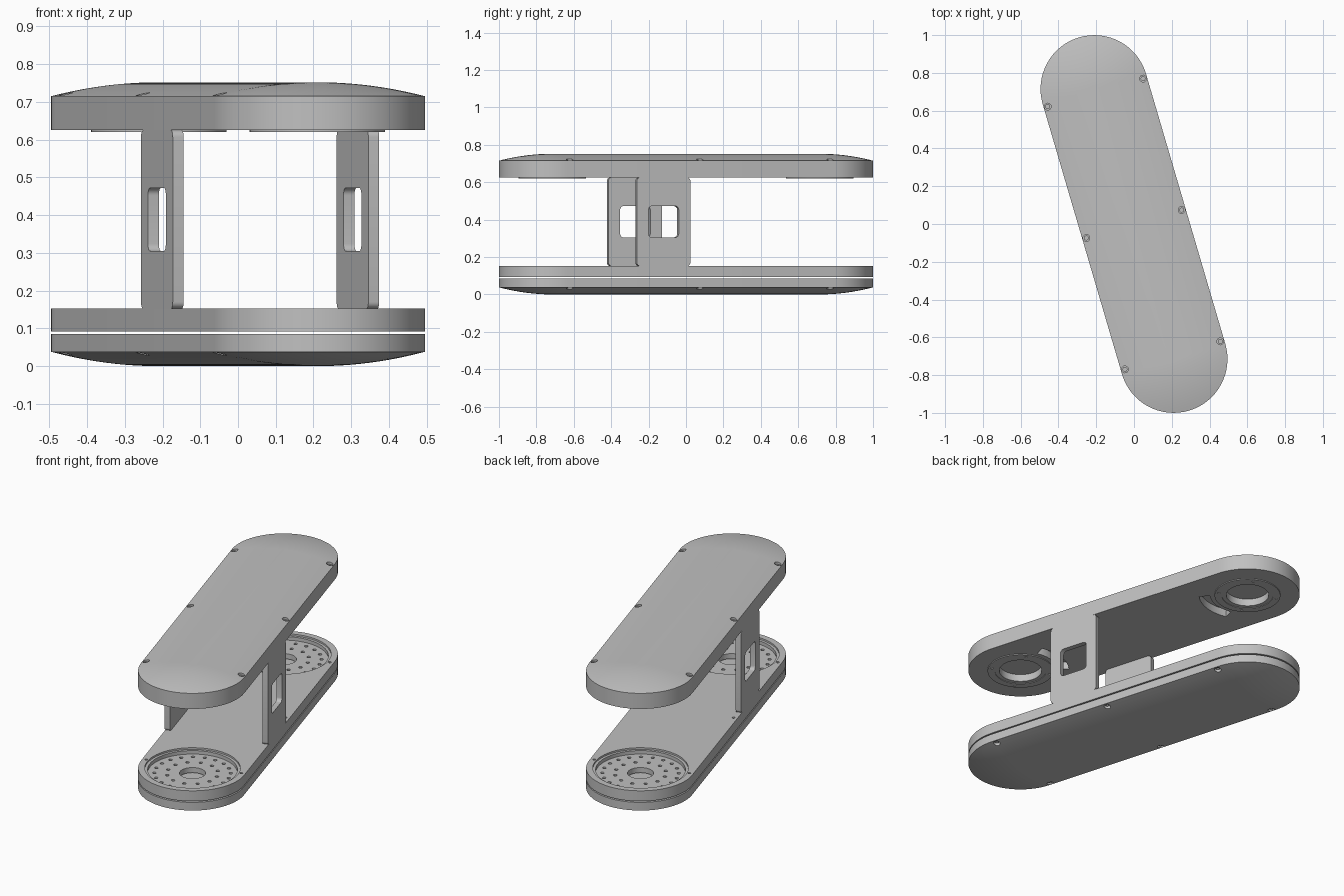
import bpy, bmesh
from math import pi, sin, cos, atan2
from mathutils import Matrix

cube = bpy.data.objects.get("Cube")
if cube:
    bpy.data.objects.remove(cube)

# Main sizes; parts are laid out lengthwise along y, then turned
R, HALF = 0.285, 0.745
TURN = Matrix.Rotation(atan2(0.21, 0.715), 4, 'Z')
ENDS = (-HALF, HALF)
SCREWS = [(x, y) for x in (-0.263, 0.263) for y in (-0.725, 0, 0.725)]

grey = bpy.data.materials.new("light_grey")
grey.use_nodes = True
grey.diffuse_color = (0.53, 0.53, 0.53, 1)
grey.node_tree.nodes["Principled BSDF"].inputs["Base Color"].default_value = grey.diffuse_color
parts = []


def finish(name, bm):
    bmesh.ops.recalc_face_normals(bm, faces=bm.faces)
    mesh = bpy.data.meshes.new(name)
    bm.to_mesh(mesh)
    bm.free()
    mesh.materials.append(grey)
    ob = bpy.data.objects.new(name, mesh)
    bpy.context.collection.objects.link(ob)
    parts.append(ob)
    return ob


def skin(bm, loops):
    """Join matching closed loops of points and cap both ends."""
    rows = [[bm.verts.new(p) for p in loop] for loop in loops]
    n = len(rows[0])
    for a, b in zip(rows, rows[1:]):
        for i in range(n):
            j = (i + 1) % n
            bm.faces.new((a[i], a[j], b[j], b[i]))
    bm.faces.new(rows[0][::-1])
    bm.faces.new(rows[-1])


def stadium(r, z, half=HALF, n=32):
    pts = [(r * cos(pi * i / n), half + r * sin(pi * i / n), z) for i in range(n + 1)]
    return pts + [(-x, -y, z) for x, y, z in pts]


def turned(bm, x, y, rings, n=48):
    """Round stepped solid from (radius, height) pairs."""
    skin(bm, [[(x + r * cos(2 * pi * i / n), y + r * sin(2 * pi * i / n), z)
               for i in range(n)] for r, z in rings])


def rounded(w, h, r, x, y, z):
    """Rounded rectangle standing in the yz plane."""
    pts = []
    for k, (sy, sz) in enumerate(((1, 1), (-1, 1), (-1, -1), (1, -1))):
        for i in range(7):
            a = pi / 2 * (k + i / 6)
            pts.append((x, y + sy * (w / 2 - r) + r * cos(a), z + sz * (h / 2 - r) + r * sin(a)))
    return pts


def cut(body, bm):
    cutter = finish("cutter", bm)
    cutter.hide_render = True
    mod = body.modifiers.new("cut", 'BOOLEAN')
    mod.operation, mod.solver, mod.object = 'DIFFERENCE', 'EXACT', cutter
    bpy.context.view_layer.objects.active = body
    bpy.ops.object.modifier_apply(modifier=mod.name)
    parts.remove(cutter)
    bpy.data.objects.remove(cutter)


def domed_shell(name, base, rim, crown):
    """Slab with one face bulging from rim height to crown height."""
    loops = [stadium(R, base)]
    for i in range(14):
        k = 1 - i / 14
        loops.append(stadium(R * k, rim + (crown - rim) * (1 - k * k)))
    bm = bmesh.new()
    skin(bm, loops)
    shell = finish(name, bm)
    # Sunk screws around the edge
    up = 1 if crown > rim else -1
    pockets, heads = bmesh.new(), bmesh.new()
    for x, y in SCREWS:
        turned(pockets, x, y, [(0.018, rim - up * 0.015), (0.018, crown + up * 0.02)], 20)
        turned(heads, x, y, [(0.013, rim - up * 0.016), (0.013, rim - up * 0.003),
                             (0.007, rim - up * 0.003), (0.007, rim - up * 0.01)], 20)
    cut(shell, pockets)
    finish(name + "_screws", heads)
    return shell


# Upper body with a round socket and a curved slot near each end
upper = domed_shell("upper_body", 0.625, 0.715, 0.752)
bm = bmesh.new()
for y in ENDS:
    turned(bm, 0, y, [(0.116, 0.6), (0.116, 0.665)])
    side = -1 if y > 0 else 1
    angles = [pi / 2 * side + pi / 6 * (i / 8 - 1) for i in range(17)]
    skin(bm, [[(r * cos(a), y + r * sin(a), z) for r, arc in
               ((0.205, angles), (0.265, angles[::-1])) for a in arc] for z in (0.6, 0.67)])
cut(upper, bm)

# Thin bezels around the sockets
for y, end in zip(ENDS, ("front", "back")):
    bm = bmesh.new()
    turned(bm, 0, y, [(0.18, 0.62), (0.18, 0.626)])
    bezel = finish(end + "_bezel", bm)
    bm = bmesh.new()
    turned(bm, 0, y, [(0.116, 0.6), (0.116, 0.65)])
    cut(bezel, bm)
    bm = bmesh.new()
    turned(bm, 0, y, [(0.14, 0.6), (0.14, 0.623)])
    for i in range(4):
        a = pi / 4 + pi / 2 * i
        turned(bm, 0.16 * cos(a), y + 0.16 * sin(a), [(0.008, 0.6), (0.008, 0.624)], 12)
    cut(bezel, bm)

# Lower body: bottom cover, then deck above a narrow gap
domed_shell("bottom_cover", 0.085, 0.038, 0)
bm = bmesh.new()
skin(bm, [stadium(R, 0.092), stadium(R, 0.152)])
deck = finish("lower_deck", bm)

# Stepped round wells, then vent holes and screw holes
bm = bmesh.new()
for y in ENDS:
    turned(bm, 0, y, [(0.068, 0.08), (0.068, 0.122), (0.235, 0.122),
                      (0.235, 0.142), (0.25, 0.142), (0.25, 0.2)], 64)
cut(deck, bm)
bm = bmesh.new()
for y in ENDS:
    for radius, count in ((0.2, 20), (0.135, 12)):
        for i in range(count):
            a = 2 * pi * i / count
            turned(bm, radius * cos(a), y + radius * sin(a), [(0.01, 0.1), (0.01, 0.13)], 12)
for x, y in SCREWS:
    turned(bm, x, y, [(0.008, 0.13), (0.008, 0.17)], 12)
cut(deck, bm)

# Two upright supports with rounded windows
for side, name in ((-1, "right_support"), (1, "left_support")):
    bm = bmesh.new()
    skin(bm, [rounded(0.298, 0.473, 0.018, side * 0.27 + dx, -0.208, 0.3885)
              for dx in (-0.015, 0.015)])
    support = finish(name, bm)
    bm = bmesh.new()
    skin(bm, [rounded(0.168, 0.168, 0.02, side * 0.27 + dx, -0.208, 0.3885)
              for dx in (-0.03, 0.03)])
    cut(support, bm)

# Turn everything into place and smooth the curved faces
bpy.ops.object.select_all(action='DESELECT')
for ob in parts:
    ob.data.transform(TURN)
    ob.select_set(True)
bpy.context.view_layer.objects.active = parts[0]
bpy.ops.object.shade_smooth_by_angle(angle=pi / 6)
